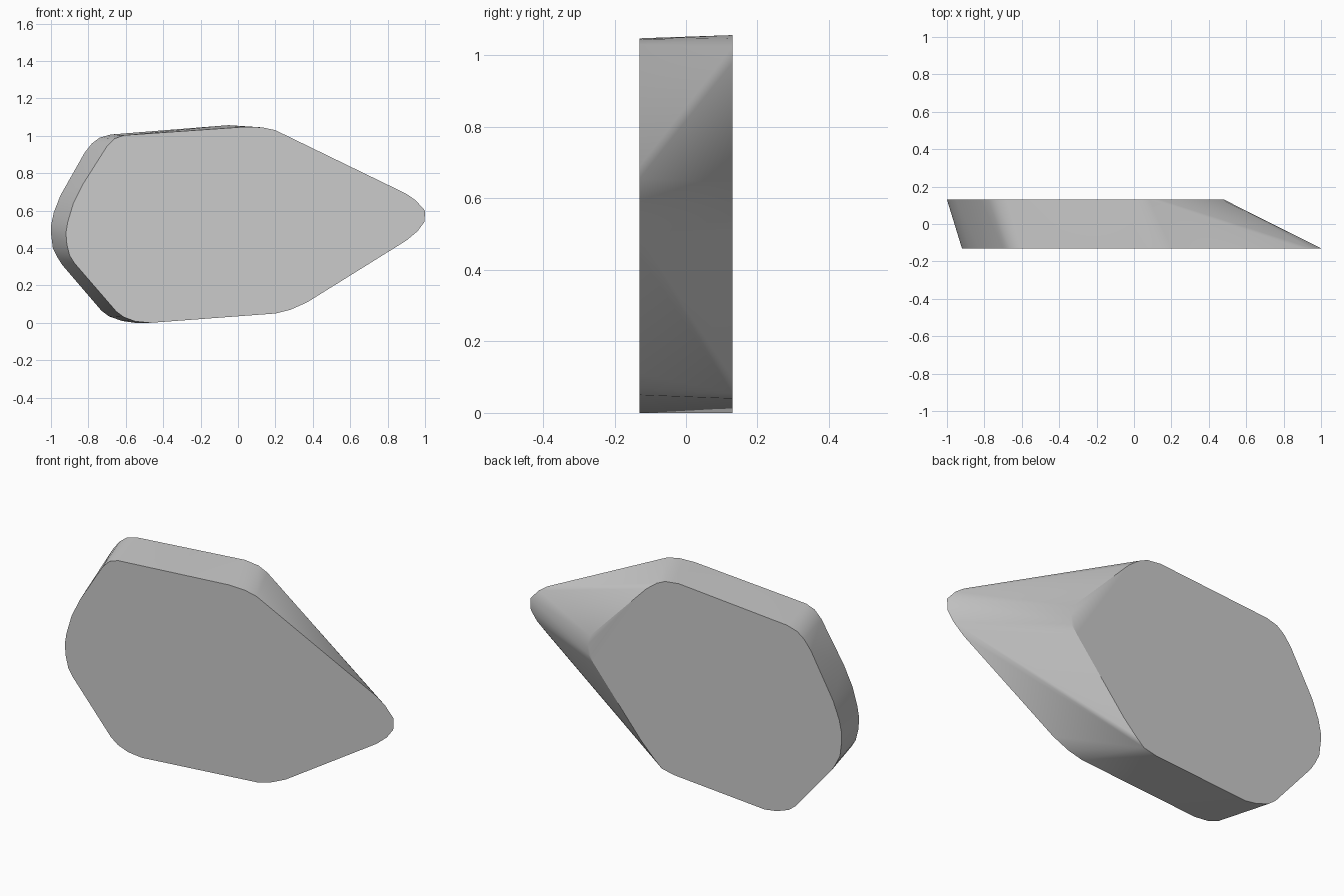
import bpy, bmesh, math

if "Cube" in bpy.data.objects:
    bpy.data.objects.remove(bpy.data.objects["Cube"])

HALF = 0.13

# outline of the larger front face (x, z)
front = [(-.92, .48), (-.915, .42), (-.90, .36), (-.875, .32), (-.65, .06), (-.61, .03),
         (-.55, .008), (-.47, 0), (.20, .05), (.28, .07), (.37, .11), (.90, .44),
         (.96, .49), (.997, .54), (1, .60), (.95, .655), (.90, .69), (.20, 1.03),
         (.13, 1.045), (.04, 1.048), (-.61, 1.003), (-.66, .985), (-.70, .945),
         (-.83, .74), (-.88, .64), (-.91, .54)]

# outline of the shorter back face (x, z)
back = [(-1, .48), (-.99, .40), (-.965, .35), (-.94, .31), (-.73, .065), (-.69, .035),
        (-.62, .01), (-.55, 0), (-.02, .04), (.05, .055), (.10, .10), (.17, .17),
        (.45, .505), (.48, .545), (.482, .595), (.468, .645), (.14, .98), (.08, 1.025),
        (.03, 1.048), (-.05, 1.057), (-.68, 1.007), (-.74, .99), (-.78, .96),
        (-.82, .91), (-.95, .68), (-.985, .59), (-1, .52)]

# slab body: hull between the two faces
bm = bmesh.new()
for outline, y in ((front, -HALF), (back, HALF)):
    for x, z in outline:
        bm.verts.new((x, y, z))
res = bmesh.ops.convex_hull(bm, input=bm.verts)
loose = [v for v in bm.verts if not v.link_faces]
bmesh.ops.delete(bm, geom=loose, context='VERTS')

# merge the flat caps into single faces
for s in (-1, 1):
    caps = [f for f in bm.faces if all(abs(v.co.y - s * HALF) < 1e-4 for v in f.verts)]
    bmesh.ops.dissolve_faces(bm, faces=caps)
bmesh.ops.recalc_face_normals(bm, faces=bm.faces)

mesh = bpy.data.meshes.new("stone_slab")
bm.to_mesh(mesh)
bm.free()
slab = bpy.data.objects.new("stone_slab", mesh)
bpy.context.collection.objects.link(slab)
bpy.context.view_layer.objects.active = slab
slab.select_set(True)
bpy.ops.object.shade_smooth_by_angle(angle=math.radians(30))
